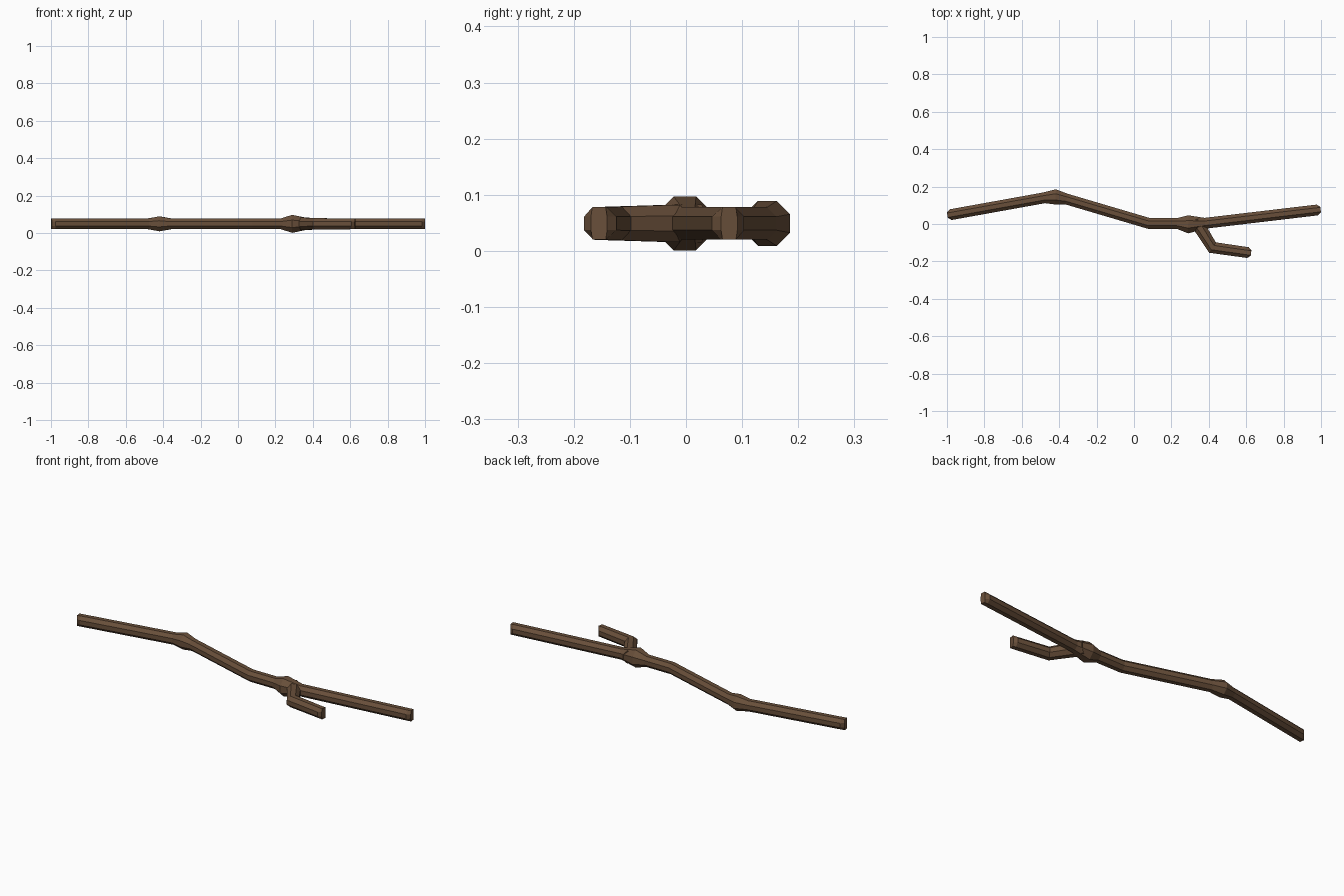
import bpy, bmesh, math
from mathutils import Vector

if "Cube" in bpy.data.objects:
    bpy.data.objects.remove(bpy.data.objects["Cube"])

bark = bpy.data.materials.new("bark brown")
bark.diffuse_color = (0.14, 0.078, 0.042, 1)
bark.use_nodes = True
bark.node_tree.nodes["Principled BSDF"].inputs["Base Color"].default_value = bark.diffuse_color
ZC = 0.049  # height of the stick's centre line


def octagon(r):
    """Octagon with flat top, r = centre to flat side."""
    k = r / math.cos(math.pi / 8)
    return [(k * math.cos(math.pi / 8 + i * math.pi / 4),
             k * math.sin(math.pi / 8 + i * math.pi / 4)) for i in range(8)]


def twig(name, stations, blunt):
    """Loft octagons along (x, y, r) stations; ends listed in blunt get chamfered sides."""
    pts = [Vector((x, y, ZC)) for x, y, r in stations]
    n = len(pts)
    bm = bmesh.new()
    rings = []
    for i, (x, y, r) in enumerate(stations):
        d0 = (pts[i] - pts[max(i - 1, 0)]).normalized()
        d1 = (pts[min(i + 1, n - 1)] - pts[i]).normalized()
        t = (d0 + d1).normalized()
        side = Vector((t.y, -t.x, 0))
        miter = 1 / max(t.dot(d0), t.dot(d1))
        ring = []
        for u, v in octagon(r):
            if i in blunt:
                u = max(-0.5 * r, min(0.5 * r, u))
            ring.append(bm.verts.new(pts[i] + side * u * miter + Vector((0, 0, v))))
        rings.append(ring)
    for a, b in zip(rings, rings[1:]):
        for j in range(8):
            k = (j + 1) % 8
            bm.faces.new((a[j], a[k], b[k], b[j]))
    bm.faces.new(rings[0])
    bm.faces.new(rings[-1])
    bmesh.ops.recalc_face_normals(bm, faces=bm.faces)
    me = bpy.data.meshes.new(name)
    bm.to_mesh(me)
    bm.free()
    me.materials.append(bark)
    ob = bpy.data.objects.new(name, me)
    bpy.context.collection.objects.link(ob)
    return ob


R = 0.029
# Main stick with two knots
twig("main_stick", [
    (-0.998, 0.047, R), (-0.98, 0.050, R), (-0.48, 0.140, R),
    (-0.42, 0.145, 0.040), (-0.36, 0.133, R),
    (0.08, 0.003, R), (0.23, 0.003, R),
    (0.29, -0.002, 0.048), (0.38, 0.004, R),
    (0.98, 0.075, R), (0.998, 0.077, R)], blunt=(0, 10))

# Short forked side branch
twig("side_branch", [
    (0.325, 0.02, 0.034), (0.36, -0.032, 0.033), (0.42, -0.126, 0.030),
    (0.61, -0.153, R), (0.626, -0.155, R)], blunt=(4,))
